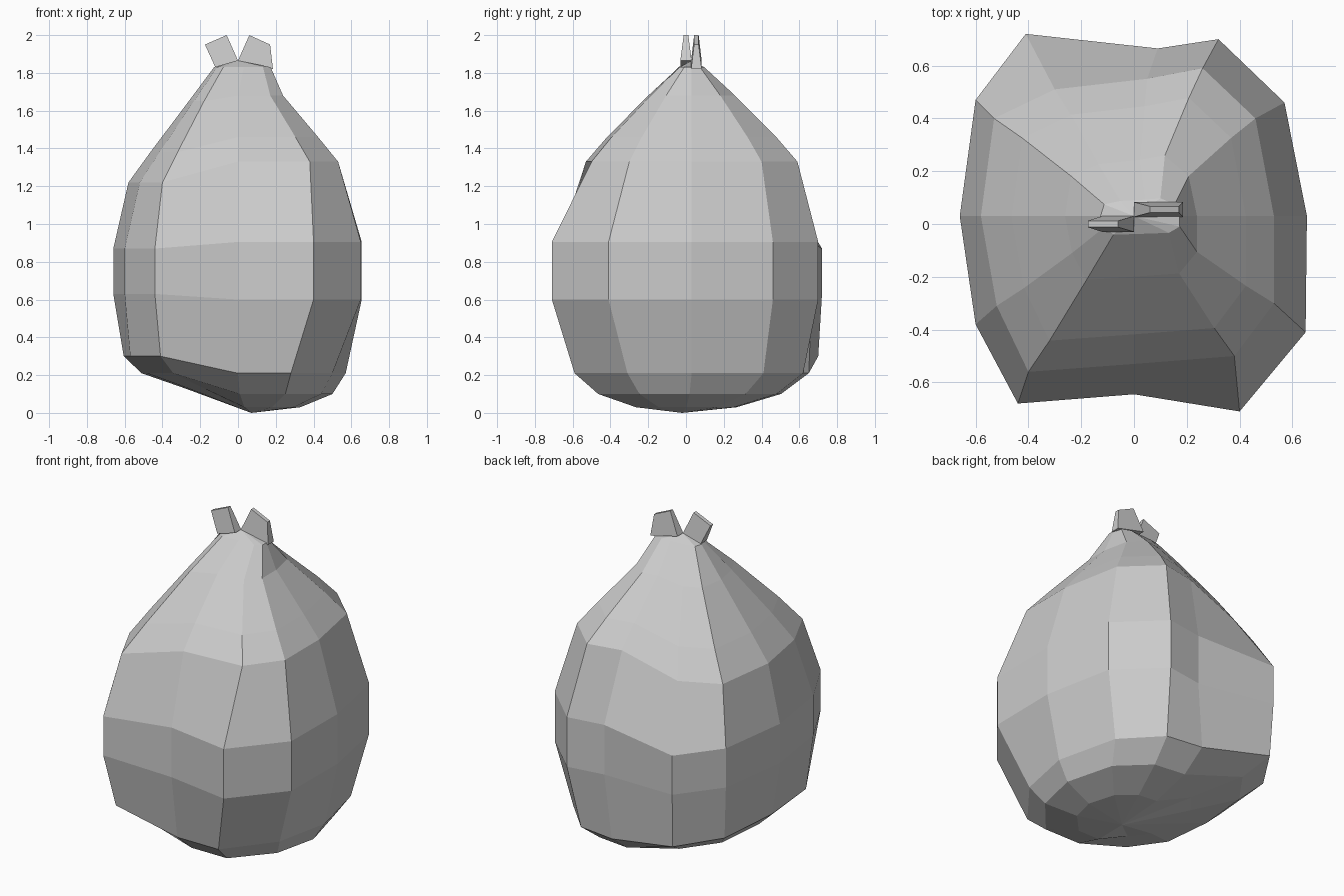
import bpy
import bmesh

cube = bpy.data.objects.get("Cube")
if cube:
    bpy.data.objects.remove(cube, do_unlink=True)

skin = bpy.data.materials.new("pale_grey")
skin.use_nodes = True
skin.diffuse_color = (0.6, 0.6, 0.6, 1)
skin.node_tree.nodes["Principled BSDF"].inputs["Base Color"].default_value = (0.6, 0.6, 0.6, 1)


def finish(name, bm):
    """Turn a bmesh into a flat shaded object."""
    bmesh.ops.recalc_face_normals(bm, faces=bm.faces)
    mesh = bpy.data.meshes.new(name)
    bm.to_mesh(mesh)
    bm.free()
    mesh.materials.append(skin)
    obj = bpy.data.objects.new(name, mesh)
    bpy.context.collection.objects.link(obj)
    return obj


# Plan outlines with twelve corners, from the front centre round by +x
WAIST = [(0, -.645), (.40, -.71), (.65, -.41), (.655, .03), (.57, .46), (.32, .70),
         (.09, .665), (-.41, .72), (-.60, .47), (-.66, .03), (-.60, -.38), (-.44, -.68)]
SHOULDER = [(0, -.53), (.38, -.50), (.53, -.30), (.53, .03), (.46, .40), (.26, .59),
            (.05, .55), (-.30, .51), (-.53, .40), (-.58, .03), (-.52, -.31), (-.40, -.56)]
BELLY = [(0, -.59), (.28, -.59), (.50, -.31), (.57, .03), (.48, .41), (.28, .62),
         (.05, .65), (-.40, .70), (-.57, .44), (-.605, .03), (-.57, -.35), (-.41, -.60)]
TIP = (0, .03)
FOOT = (.07, -.02)
LEAN = range(7, 12)  # corners on the -x side sit at another height


def ring(outline, z, z_lean, scale=(1, 1), pivot=(0, 0), shift=(0, 0)):
    """Scale an outline about a pivot and set the heights of both sides."""
    return [(pivot[0] + (x - pivot[0]) * scale[0] + shift[0],
             pivot[1] + (y - pivot[1]) * scale[1] + shift[1],
             z_lean if i in LEAN else z)
            for i, (x, y) in enumerate(outline)]


rings = [
    ring(BELLY, .03, .13, (.52, .43), FOOT),
    ring(BELLY, .10, .21, (.86, .78), FOOT),
    ring(BELLY, .21, .30),
    ring(WAIST, .60, .63),
    ring(WAIST, .905, .87),
    ring(SHOULDER, 1.33, 1.22),
    ring(SHOULDER, 1.46, 1.38, (.80, .80), TIP),
    ring(SHOULDER, 1.68, 1.65, (.45, .41), TIP),
    ring(SHOULDER, 1.83, 1.83, (.27, .12), TIP, (.03, 0)),
]

# Fruit body: rings joined by quads, closed by fans at the foot and the tip
bm = bmesh.new()
loops = [[bm.verts.new(p) for p in r] for r in rings]
count = len(WAIST)
for low, high in zip(loops, loops[1:]):
    for i in range(count):
        j = (i + 1) % count
        bm.faces.new((low[i], low[j], high[j], high[i]))
for loop, end in ((loops[0], (*FOOT, 0)), (loops[-1], (*TIP, 1.865))):
    centre = bm.verts.new(end)
    for i in range(count):
        bm.faces.new((loop[i], loop[(i + 1) % count], centre))
finish("fruit_body", bm)


def stem_nub(name, profile, y_base, y_top, half_base, half_top):
    """Extrude an upright profile, thinner towards its top."""
    bm = bmesh.new()
    sides = []
    for sign in (-1, 1):
        verts = []
        for x, z in profile:
            top = z > 1.9
            y = (y_top if top else y_base) + sign * (half_top if top else half_base)
            verts.append(bm.verts.new((x, y, z)))
        sides.append(verts)
        bm.faces.new(verts)
    n = len(profile)
    for i in range(n):
        j = (i + 1) % n
        bm.faces.new((sides[0][i], sides[0][j], sides[1][j], sides[1][i]))
    return finish(name, bm)


# Two short flared nubs left from the stalk
stem_nub("right_stem_nub", [(0, 1.865), (-.06, 2), (-.175, 1.95), (-.12, 1.83)],
         0, 0, .03, .012)
stem_nub("left_stem_nub", [(0, 1.865), (.06, 2), (.17, 1.95), (.185, 1.82)],
         .055, .055, .028, .012)
